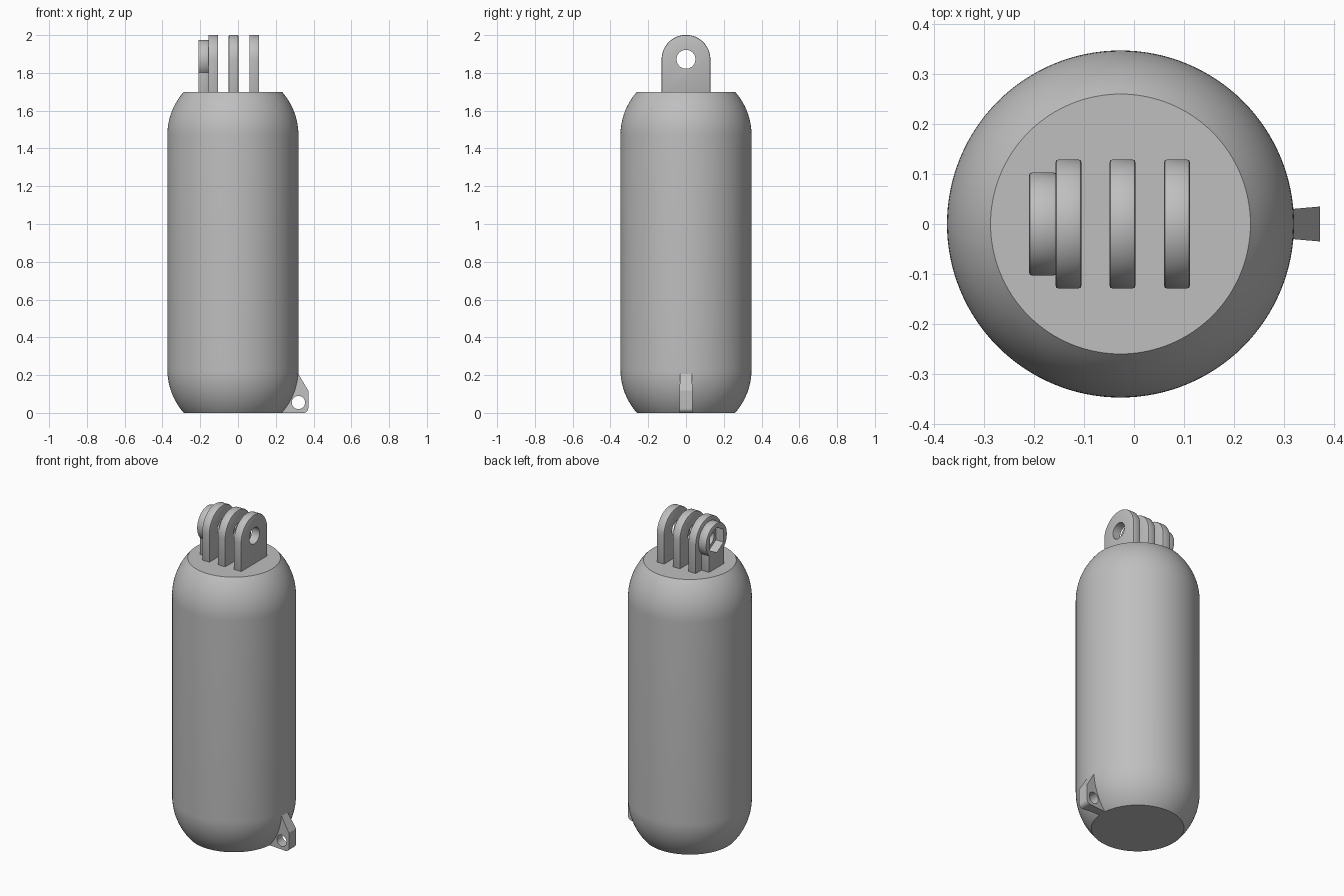
import bpy, bmesh, math

if "Cube" in bpy.data.objects:
    bpy.data.objects.remove(bpy.data.objects["Cube"])

CX = -0.027          # axis of the body
R = 0.347            # body radius
TOP = 1.70           # height of the flat top
EYE_Z = 1.872        # height of the bolt hole

grey = bpy.data.materials.new("grey_plastic")
grey.diffuse_color = (0.52, 0.52, 0.52, 1)
grey.use_nodes = True
grey.node_tree.nodes["Principled BSDF"].inputs["Base Color"].default_value = grey.diffuse_color


def make(name, bm):
    bmesh.ops.recalc_face_normals(bm, faces=bm.faces)
    me = bpy.data.meshes.new(name)
    bm.to_mesh(me)
    bm.free()
    me.materials.append(grey)
    ob = bpy.data.objects.new(name, me)
    bpy.context.collection.objects.link(ob)
    return ob


def arc(cx, cy, r, a0, a1, n):
    return [(cx + r * math.cos(math.radians(a0 + (a1 - a0) * i / n)),
             cy + r * math.sin(math.radians(a0 + (a1 - a0) * i / n))) for i in range(n + 1)]


def prism(name, pts, place, a, b):
    """Closed profile swept from a to b; place(u, v, t) gives the 3D point."""
    bm = bmesh.new()
    ends = [[bm.verts.new(place(u, v, t)) for u, v in pts] for t in (a, b)]
    for ring in ends:
        bm.faces.new(ring)
    n = len(pts)
    for i in range(n):
        j = (i + 1) % n
        bm.faces.new((ends[0][i], ends[0][j], ends[1][j], ends[1][i]))
    return make(name, bm)


def along_x(u, v, t):
    return (t, u, v)


def along_y(u, v, t):
    return (u, t, v)


def wedge(u, v, t):
    return (u, t * (u - CX) * math.tan(math.radians(5)), v)


def finish(ob, cutters=(), bevel=0):
    bpy.ops.object.select_all(action='DESELECT')
    ob.select_set(True)
    bpy.context.view_layer.objects.active = ob
    if bevel:
        m = ob.modifiers.new("soft_edge", 'BEVEL')
        m.width, m.segments, m.limit_method = bevel, 2, 'ANGLE'
        m.angle_limit = math.radians(50)
        bpy.ops.object.modifier_apply(modifier=m.name)
    for c in cutters:
        m = ob.modifiers.new("cut", 'BOOLEAN')
        m.operation, m.solver, m.object = 'DIFFERENCE', 'EXACT', c
        bpy.ops.object.modifier_apply(modifier=m.name)
    bpy.ops.object.shade_smooth_by_angle(angle=math.radians(30))


# Body: capsule with both ends cut flat
cut = math.degrees(math.asin(0.23 / R))
half = arc(0, 0.23, R, -cut, 0, 14) + arc(0, TOP - 0.23, R, 0, cut, 14)
bm = bmesh.new()
N = 128
rings = [[bm.verts.new((CX + r * math.cos(2 * math.pi * k / N), r * math.sin(2 * math.pi * k / N), z))
          for k in range(N)] for r, z in half]
for lo, hi in zip(rings, rings[1:]):
    for k in range(N):
        j = (k + 1) % N
        bm.faces.new((lo[k], lo[j], hi[j], hi[k]))
bm.faces.new(rings[0])
bm.faces.new(rings[-1])
finish(make("body", bm))

# Cutters: round bolt hole and hexagonal nut pocket
bolt = prism("bolt_cutter", arc(0, EYE_Z, 0.05, 0, 360, 48)[:-1], along_x, -0.4, 0.4)
nut = prism("nut_cutter", arc(0, EYE_Z, 0.078, 30, 390, 6)[:-1], along_x, -0.4, -0.157)

# Three mounting fins with round tops
fin = [(-0.129, TOP - 0.02), (0.129, TOP - 0.02)] + arc(0, EYE_Z, 0.129, 0, 180, 40)
for i, x in enumerate((-0.157, -0.049, 0.06)):
    finish(prism(f"mount_fin_{i + 1}", fin, along_x, x, x + 0.052), [bolt], 0.006)

# Nut holder: round boss merged with a narrower foot
w, r = 0.075, 0.103
a = math.degrees(math.acos(w / r))
boss = [(-w, TOP - 0.02), (w, TOP - 0.02)] + arc(0, EYE_Z, r, -a, 180 + a, 48)
finish(prism("nut_holder", boss, along_x, -0.21, -0.155), [nut, bolt], 0.006)

# Lanyard lug: wedge at the foot of the body with a hole
lug_pts = ([(0.20, 0.0)] + arc(0.347, 0.025, 0.025, -90, 0, 8)
           + [(0.372, 0.118), (0.317, 0.21), (0.25, 0.21)])
lug = prism("lanyard_lug", lug_pts, wedge, -1, 1)
hole = prism("lug_cutter", arc(0.32, 0.055, 0.035, 0, 360, 40)[:-1], along_y, -0.2, 0.2)
finish(lug, [hole])

for c in (bolt, nut, hole):
    bpy.data.objects.remove(c)
